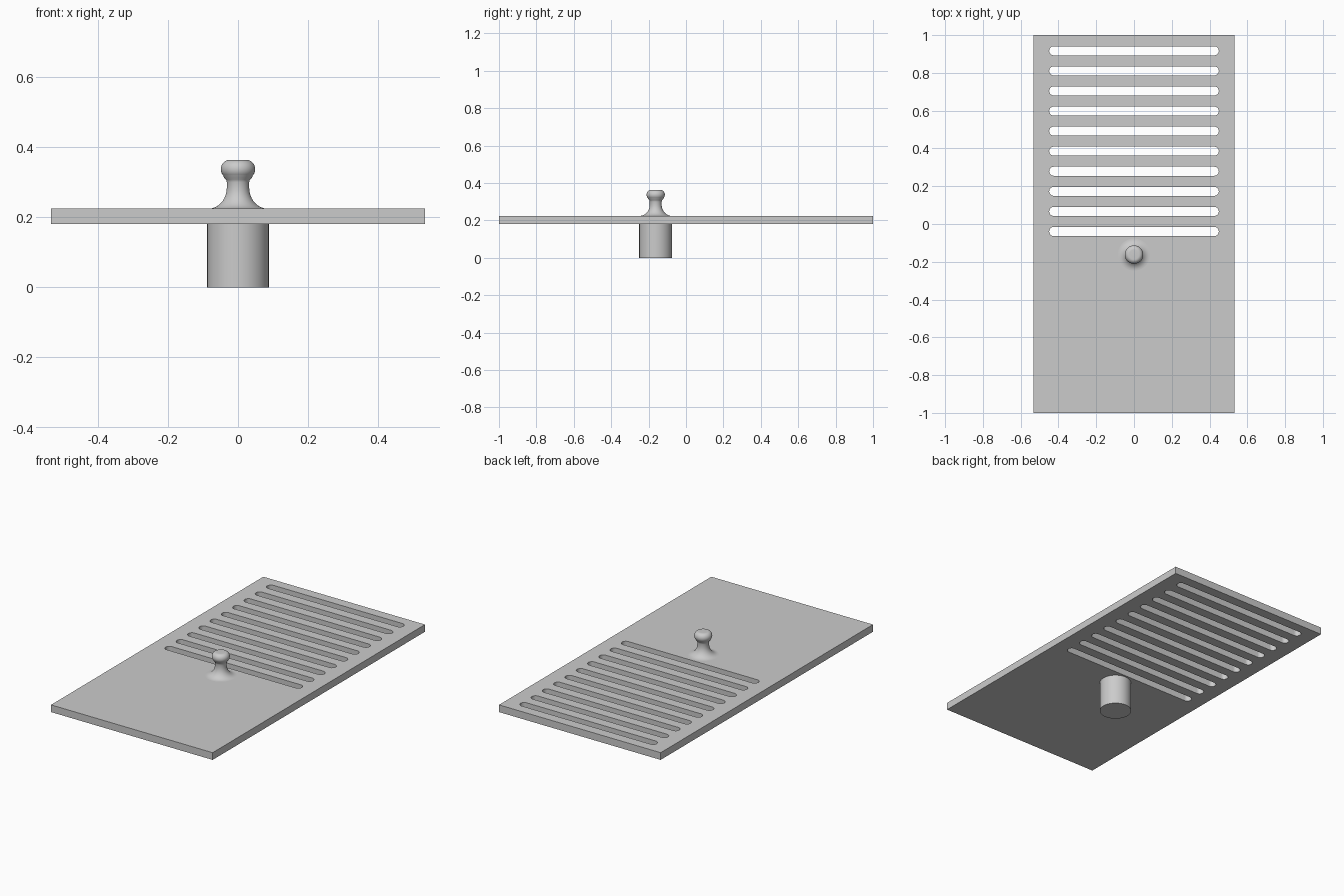
import bpy, bmesh
from math import sin, cos, pi

cube = bpy.data.objects.get("Cube")
if cube:
    bpy.data.objects.remove(cube, do_unlink=True)

GREY = (0.6, 0.6, 0.6, 1)
mat = bpy.data.materials.new("plain_grey")
mat.use_nodes = True
mat.diffuse_color = GREY
mat.node_tree.nodes["Principled BSDF"].inputs["Base Color"].default_value = GREY

HALF_W, HALF_L = 0.533, 1.0
BOTTOM, TOP = 0.181, 0.224
KNOB_Y = -0.162


def finish(name, mesh):
    mesh.materials.clear()
    mesh.materials.append(mat)
    obj = bpy.data.objects.new(name, mesh)
    bpy.context.collection.objects.link(obj)
    bpy.ops.object.select_all(action="DESELECT")
    obj.select_set(True)
    bpy.context.view_layer.objects.active = obj
    bpy.ops.object.shade_smooth_by_angle(angle=pi / 6)
    return obj


def add_outline(curve, points):
    spline = curve.splines.new("POLY")
    spline.points.add(len(points) - 1)
    for p, (x, y) in zip(spline.points, points):
        p.co = (x, y, 0, 1)
    spline.use_cyclic_u = True


def slot_outline(y, half_len=0.449, r=0.024, steps=12):
    pts = []
    for side, start in ((1, -pi / 2), (-1, pi / 2)):
        for i in range(steps + 1):
            a = start + pi * i / steps
            pts.append((side * (half_len - r) + r * cos(a), y + r * sin(a)))
    return pts


def revolve(name, profile, steps=64):
    bm = bmesh.new()
    verts = [bm.verts.new((r, 0, z)) for r, z in profile]
    edges = [bm.edges.new(pair) for pair in zip(verts, verts[1:])]
    bmesh.ops.spin(bm, geom=verts + edges, cent=(0, 0, 0), axis=(0, 0, 1),
                   angle=2 * pi, steps=steps)
    bmesh.ops.remove_doubles(bm, verts=bm.verts, dist=1e-5)
    bmesh.ops.recalc_face_normals(bm, faces=bm.faces)
    mesh = bpy.data.meshes.new(name)
    bm.to_mesh(mesh)
    bm.free()
    obj = finish(name, mesh)
    obj.location.y = KNOB_Y
    return obj


# Slotted plate: a filled outline with ten rounded slots, given thickness
curve = bpy.data.curves.new("plate_outline", "CURVE")
curve.dimensions = "2D"
curve.fill_mode = "BOTH"
curve.extrude = (TOP - BOTTOM) / 2
add_outline(curve, [(-HALF_W, -HALF_L), (HALF_W, -HALF_L),
                    (HALF_W, HALF_L), (-HALF_W, HALF_L)])
for i in range(10):
    add_outline(curve, slot_outline(0.917 - i * 0.1063))
outline = bpy.data.objects.new("plate_outline", curve)
bpy.context.collection.objects.link(outline)
bpy.context.view_layer.update()
plate_mesh = bpy.data.meshes.new_from_object(
    outline.evaluated_get(bpy.context.evaluated_depsgraph_get()))
bpy.data.objects.remove(outline, do_unlink=True)
bm = bmesh.new()
bm.from_mesh(plate_mesh)
bmesh.ops.remove_doubles(bm, verts=bm.verts, dist=1e-5)
bmesh.ops.recalc_face_normals(bm, faces=bm.faces)
bm.to_mesh(plate_mesh)
bm.free()
plate = finish("slotted_plate", plate_mesh)
plate.location.z = (TOP + BOTTOM) / 2

# Knob: flared foot, narrow neck, rounded head with a flat top
flare = [(0.085 - 0.053 * sin(a), TOP + 0.06 * (1 - cos(a)))
         for a in (pi / 2 * i / 12 for i in range(13))]
neck = [(0.032, 0.300), (0.034, 0.307), (0.040, 0.313)]
head = [(0.025 + 0.024 * cos(a), 0.337 + 0.026 * sin(a))
        for a in (-pi / 4 + 3 * pi / 4 * i / 14 for i in range(15))]
revolve("knob", flare + neck + head + [(0, 0.363)])

# Round peg under the plate
revolve("peg", [(0, 0), (0.088, 0), (0.088, BOTTOM), (0, BOTTOM)])
